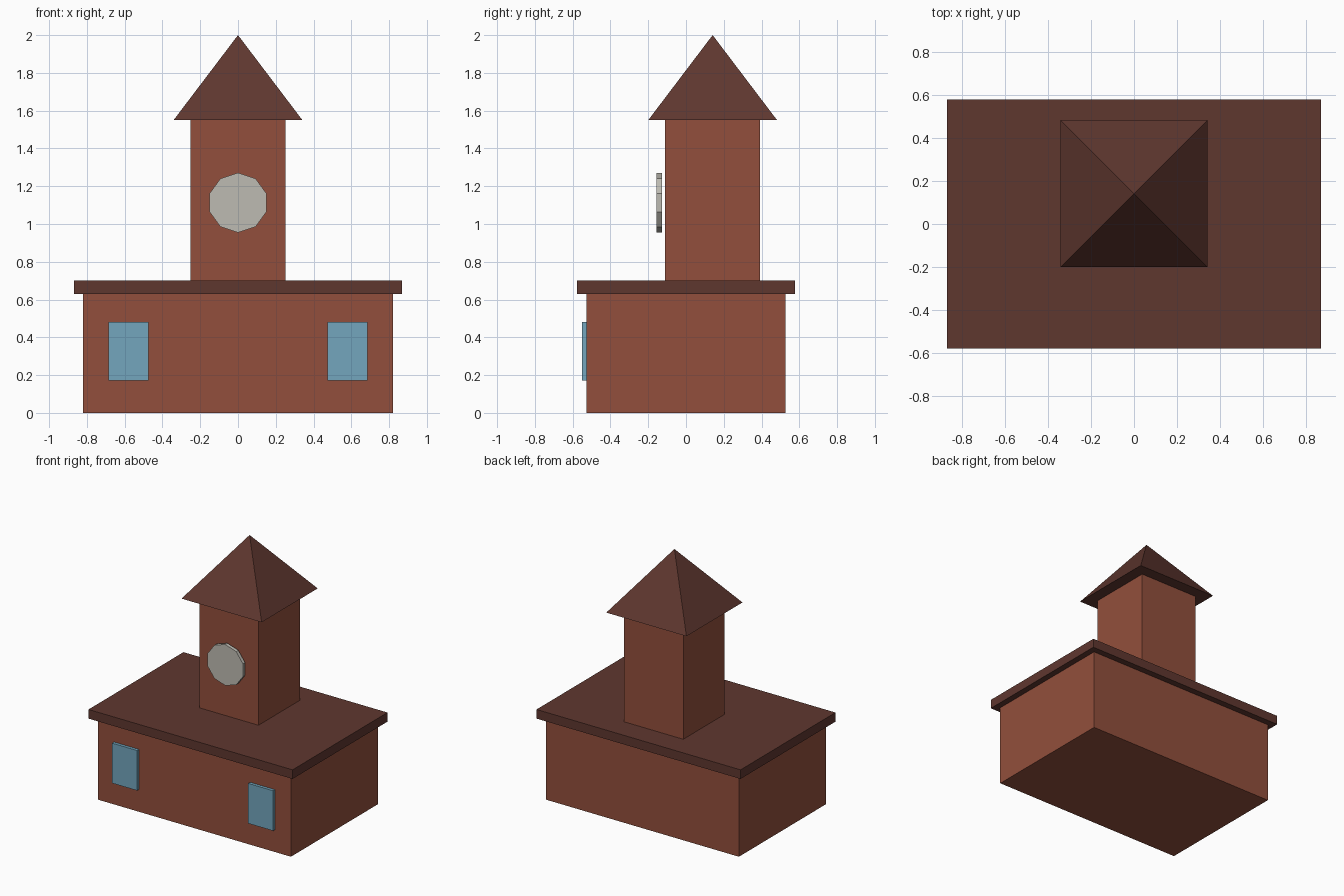
import bpy
import math

if "Cube" in bpy.data.objects:
    bpy.data.objects.remove(bpy.data.objects["Cube"])


def material(name, rgb):
    # sRGB 0-255 to linear
    lin = [(c / 255 / 12.92) if c < 11 else ((c / 255 + 0.055) / 1.055) ** 2.4 for c in rgb]
    m = bpy.data.materials.new(name)
    m.diffuse_color = (*lin, 1)
    m.use_nodes = True
    m.node_tree.nodes["Principled BSDF"].inputs["Base Color"].default_value = m.diffuse_color
    return m


brick = material("brick_red", (146, 79, 60))
roofing = material("dark_brown_roof", (95, 55, 47))
glass = material("window_blue", (115, 166, 189))
dial = material("pale_dial", (190, 187, 178))


def finish(name, mat):
    ob = bpy.context.object
    ob.name = name
    ob.data.materials.append(mat)
    bpy.ops.object.transform_apply(location=False, rotation=True, scale=True)
    return ob


def box(name, mat, x, y, z):
    # each range is (low, high)
    r = (x, y, z)
    bpy.ops.mesh.primitive_cube_add(size=1, location=[(a + b) / 2 for a, b in r])
    bpy.context.object.scale = [b - a for a, b in r]
    return finish(name, mat)


TOWER_Y = 0.141

# Main building and flat roof slab
box("main_building", brick, (-0.82, 0.82), (-0.528, 0.528), (0, 0.63))
box("flat_roof", roofing, (-0.868, 0.868), (-0.577, 0.577), (0.63, 0.70))

# Tower with pyramid roof
box("tower", brick, (-0.252, 0.252), (TOWER_Y - 0.252, TOWER_Y + 0.252), (0.70, 1.55))
bpy.ops.mesh.primitive_cone_add(vertices=4, radius1=0.341 * math.sqrt(2), radius2=0, depth=0.45,
                                location=(0, TOWER_Y, 1.775), rotation=(0, 0, math.pi / 4))
finish("tower_roof", roofing)

# Ten-sided clock face, standing slightly off the tower wall
bpy.ops.mesh.primitive_cylinder_add(vertices=10, radius=0.158, depth=0.027,
                                    location=(0, -0.1415, 1.113), rotation=(math.pi / 2, 0, 0))
finish("clock_face", dial)

# Pair of front windows
for side, cx in (("left", -0.579), ("right", 0.579)):
    box(side + "_window", glass, (cx - 0.106, cx + 0.106), (-0.551, -0.528), (0.172, 0.48))
